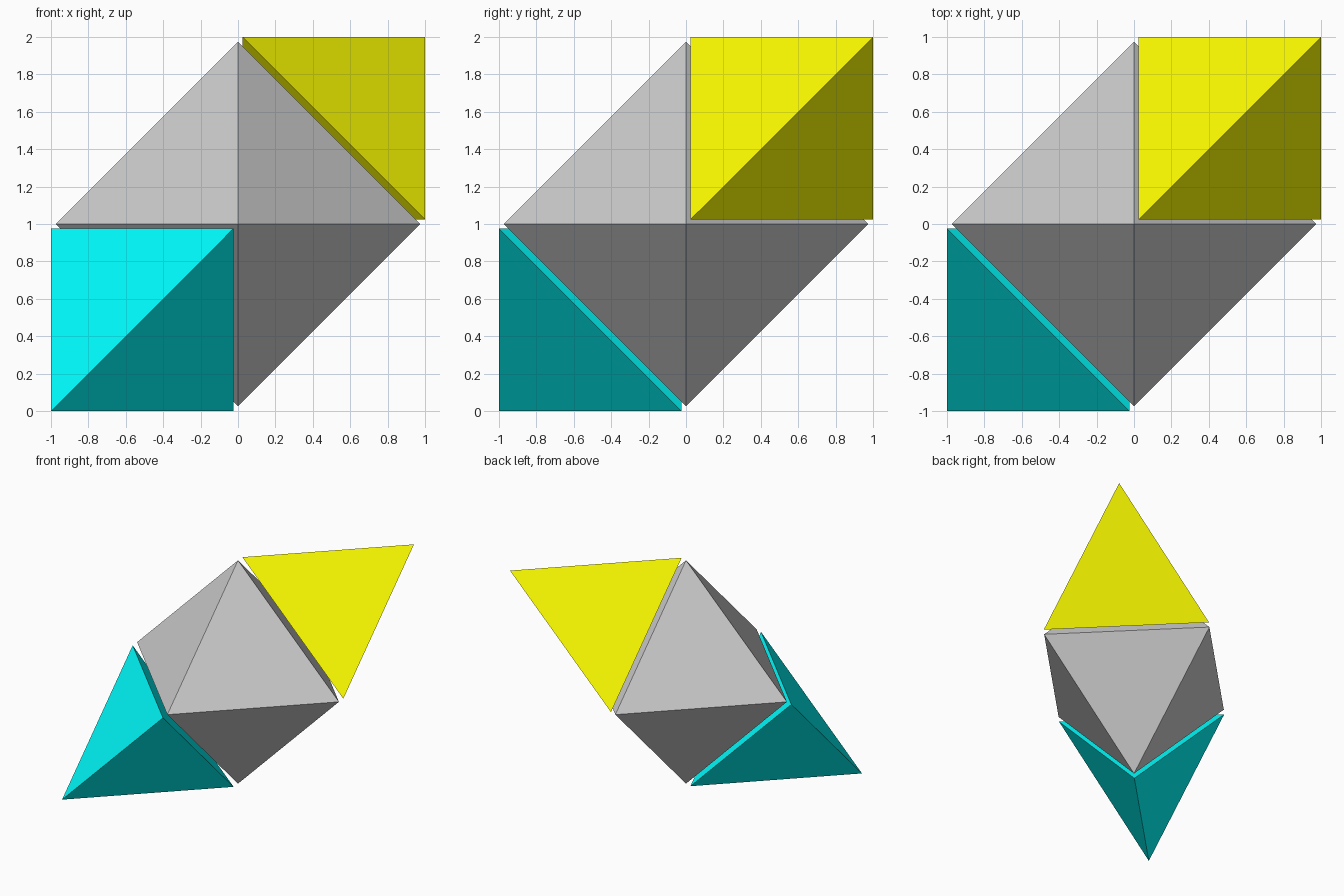
import bpy
import bmesh
from mathutils import Vector

if "Cube" in bpy.data.objects:
    bpy.data.objects.remove(bpy.data.objects["Cube"])

EDGE = 0.975          # octahedron radius = side of the cube holding each tetrahedron
CENTRE = Vector((0, 0, 1))
AXES = [Vector((1, 0, 0)), Vector((0, 1, 0)), Vector((0, 0, 1))]
CORNER = Vector((1, 1, 1))


def hull(name, points, color=None):
    """Flat-faced solid wrapped around a handful of points."""
    bm = bmesh.new()
    for p in points:
        bm.verts.new(p)
    bmesh.ops.convex_hull(bm, input=bm.verts[:])
    bmesh.ops.recalc_face_normals(bm, faces=bm.faces[:])
    mesh = bpy.data.meshes.new(name)
    bm.to_mesh(mesh)
    bm.free()
    obj = bpy.data.objects.new(name, mesh)
    obj.location = CENTRE
    bpy.context.collection.objects.link(obj)
    if color:
        mat = bpy.data.materials.new(name + "_color")
        mat.diffuse_color = color
        mat.use_nodes = True
        mat.node_tree.nodes["Principled BSDF"].inputs["Base Color"].default_value = mat.diffuse_color
        mesh.materials.append(mat)
    return obj


# Central octahedron
hull("octahedron", [a * s * EDGE for a in AXES for s in (1, -1)])

# Tetrahedra on two opposite faces, pulled slightly outwards
for name, side, color in (("upper_tetrahedron", 1, (1, 1, 0, 1)),
                          ("lower_tetrahedron", -1, (0, 1, 1, 1))):
    gap = CORNER * (1 - EDGE)
    hull(name, [(p * EDGE + gap) * side for p in AXES + [CORNER]], color)
